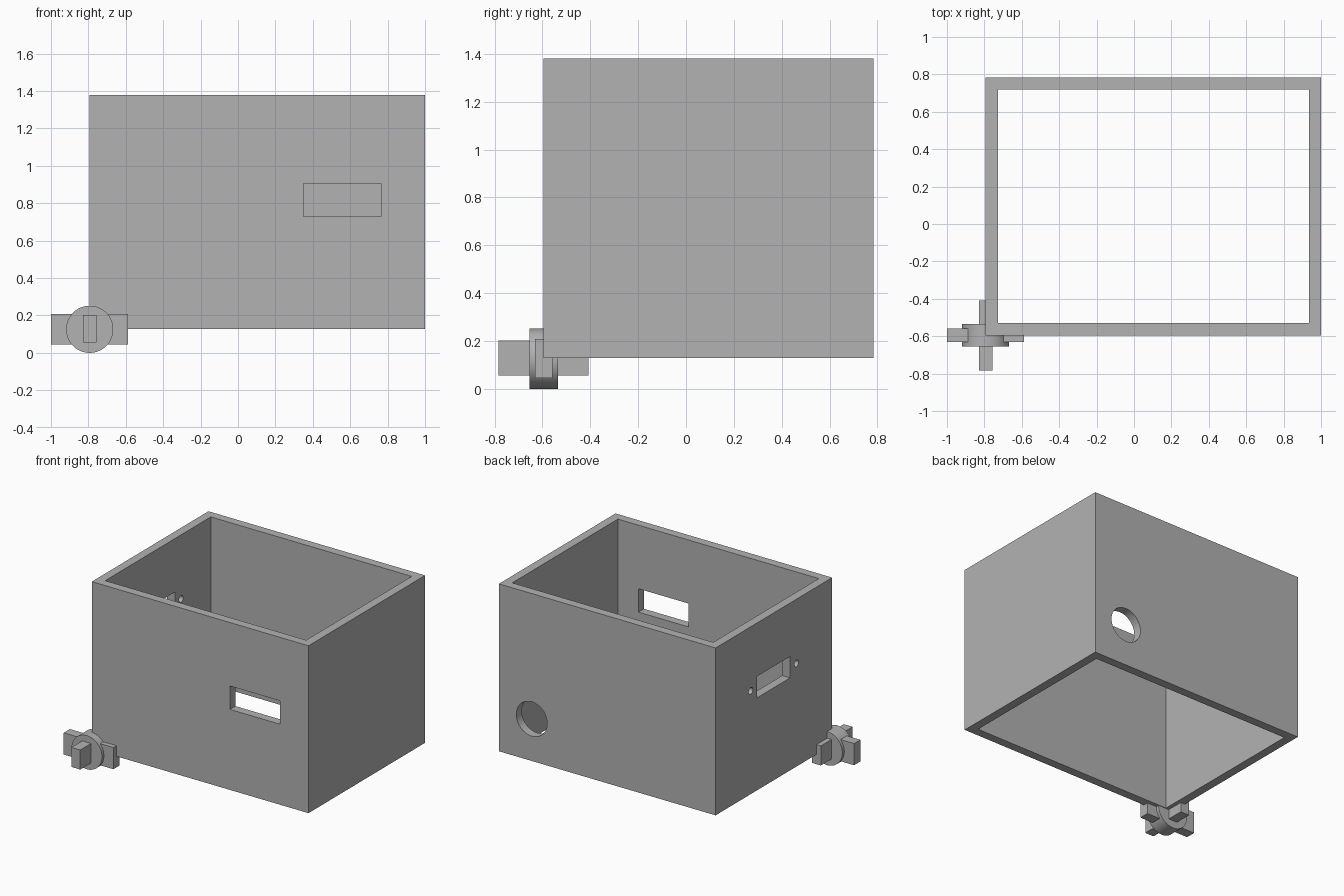
import bpy
import math

default = bpy.data.objects.get("Cube")
if default:
    bpy.data.objects.remove(default, do_unlink=True)

# Single matt grey
grey = bpy.data.materials.new("plain grey")
grey.use_nodes = True
colour = (0.448, 0.448, 0.448, 1)
grey.diffuse_color = colour
grey.node_tree.nodes["Principled BSDF"].inputs["Base Color"].default_value = colour


def finish(name):
    obj = bpy.context.object
    obj.name = name
    bpy.ops.object.transform_apply(location=False, rotation=True, scale=True)
    obj.data.materials.append(grey)
    return obj


def block(name, x, y, z):
    """Box given by its (low, high) range on each axis."""
    spans = (x, y, z)
    bpy.ops.mesh.primitive_cube_add(size=1, location=[(a + b) / 2 for a, b in spans])
    bpy.context.object.scale = [b - a for a, b in spans]
    return finish(name)


def disc(name, centre, radius, depth, axis, sides=64):
    """Cylinder lying along the x or y axis."""
    turn = (0, math.pi / 2, 0) if axis == "x" else (math.pi / 2, 0, 0)
    bpy.ops.mesh.primitive_cylinder_add(vertices=sides, radius=radius, depth=depth,
                                        location=centre, rotation=turn)
    return finish(name)


def cut(target, cutter):
    cutter.hide_render = True
    mod = target.modifiers.new("cut", "BOOLEAN")
    mod.operation = "DIFFERENCE"
    mod.solver = "EXACT"
    mod.object = cutter
    bpy.context.view_layer.objects.active = target
    bpy.ops.object.modifier_apply(modifier=mod.name)
    bpy.data.objects.remove(cutter, do_unlink=True)


def smooth(obj):
    bpy.ops.object.select_all(action="DESELECT")
    obj.select_set(True)
    bpy.context.view_layer.objects.active = obj
    bpy.ops.object.shade_smooth_by_angle(angle=math.radians(30))


# Enclosure: rectangular tube open at top and bottom
LEFT, RIGHT, FRONT, BACK, LOW, HIGH = -0.793, 1.0, -0.595, 0.783, 0.128, 1.38
WALL = 0.065
walls = block("enclosure_walls", (LEFT, RIGHT), (FRONT, BACK), (LOW, HIGH))
cut(walls, block("cavity", (LEFT + WALL, RIGHT - WALL),
                 (FRONT + WALL, BACK - WALL), (LOW - 1, HIGH + 1)))

# Front display window
cut(walls, block("front_window", (0.35, 0.765), (FRONT - 0.1, FRONT + 0.1), (0.73, 0.905)))

# Round port in the back wall
cut(walls, disc("back_port", (0.728, BACK, 0.442), 0.128, 0.3, "y"))

# Side socket opening with a screw hole at either end
cut(walls, block("side_window", (LEFT - 0.1, LEFT + 0.1), (-0.097, 0.294), (0.82, 0.98)))
for y in (-0.172, 0.368):
    cut(walls, disc("screw_hole", (LEFT, y, 0.90), 0.025, 0.3, "x", 32))
smooth(walls)

# Corner knob: disc with crossed bars
smooth(disc("knob_disc", (LEFT, FRONT, 0.126), 0.126, 0.12, "y"))
block("knob_cross_bar", (-1.0, -0.588), (-0.632, -0.558), (0.046, 0.208))
block("knob_long_bar", (-0.83, -0.757), (-0.783, -0.408), (0.056, 0.202))
